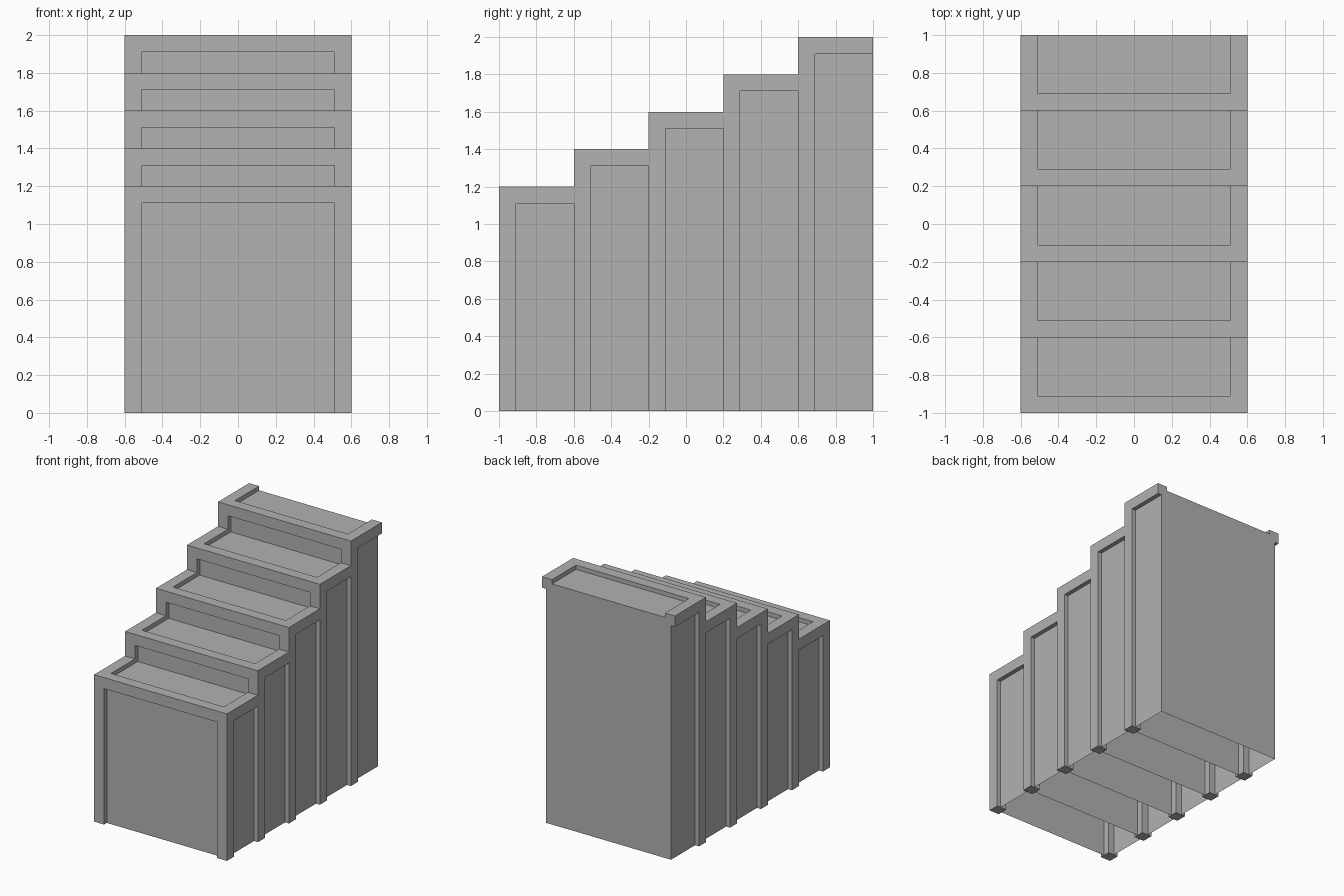
import bpy
import bmesh
from itertools import product
from mathutils import Vector

if "Cube" in bpy.data.objects:
    bpy.data.objects.remove(bpy.data.objects["Cube"])

STEPS, DEPTH, RISE, FIRST = 5, 0.4, 0.2, 1.2
HALF, BAR, RECESS = 0.6, 0.09, 0.035

grey = bpy.data.materials.new("plain grey")
grey.use_nodes = True
grey.diffuse_color = (0.445, 0.445, 0.445, 1)
grey.node_tree.nodes["Principled BSDF"].inputs["Base Color"].default_value = grey.diffuse_color


def finish(bm, name):
    mesh = bpy.data.meshes.new(name)
    bm.to_mesh(mesh)
    bm.free()
    mesh.materials.append(grey)
    bpy.context.collection.objects.link(bpy.data.objects.new(name, mesh))


def frame(name, y0, y1, top):
    """Square bars along the front and top edges, as one clean solid."""
    cuts = [(-HALF, BAR - HALF, HALF - BAR, HALF), (y0, y0 + BAR, y1), (0, top - BAR, top)]

    def solid(c):
        inside = all(0 <= c[a] < len(cuts[a]) - 1 for a in range(3))
        return inside and (c[0] != 1) + (c[1] == 0) + (c[2] == 1) >= 2

    bm = bmesh.new()
    for cell in product(range(3), range(2), range(2)):
        if not solid(cell):
            continue
        for axis, side in product(range(3), (0, 1)):
            near = list(cell)
            near[axis] += 2 * side - 1
            if solid(near):
                continue
            u, v = (axis + 1) % 3, (axis + 2) % 3
            ring = []
            for du, dv in ((0, 0), (1, 0), (1, 1), (0, 1)):
                p = list(cell)
                p[axis] += side
                p[u] += du
                p[v] += dv
                ring.append(bm.verts.new([cuts[a][p[a]] for a in range(3)]))
            bm.faces.new(ring if side else ring[::-1])
    bmesh.ops.remove_doubles(bm, verts=bm.verts, dist=0.0001)
    bmesh.ops.dissolve_limit(bm, angle_limit=0.01, verts=bm.verts, edges=bm.edges)
    finish(bm, name)


def panels(name, y0, y1, top, closed):
    """Thin recessed walls and tread, open underneath."""
    bm = bmesh.new()
    bmesh.ops.create_cube(bm, size=1)
    width = 2 * (HALF - RECESS)
    bmesh.ops.scale(bm, vec=Vector((width, y1 - y0, top)), verts=bm.verts)
    bmesh.ops.translate(bm, vec=Vector((0, (y0 + y1) / 2, top / 2)), verts=bm.verts)
    bm.normal_update()
    gone = [f for f in bm.faces if f.normal.z < -0.5 or (f.normal.y > 0.5 and not closed)]
    bmesh.ops.delete(bm, geom=gone, context="FACES")
    finish(bm, name)


# Stepped blocks, rising toward the back; only the last has a back wall
for i in range(STEPS):
    start = -1 + DEPTH * i
    end = start + DEPTH
    height = FIRST + RISE * i
    last = i == STEPS - 1
    frame(f"step_frame_{i + 1}", start, end, height)
    panels(f"step_panels_{i + 1}", start + RECESS, end if last else end + RECESS,
           height - RECESS, last)
